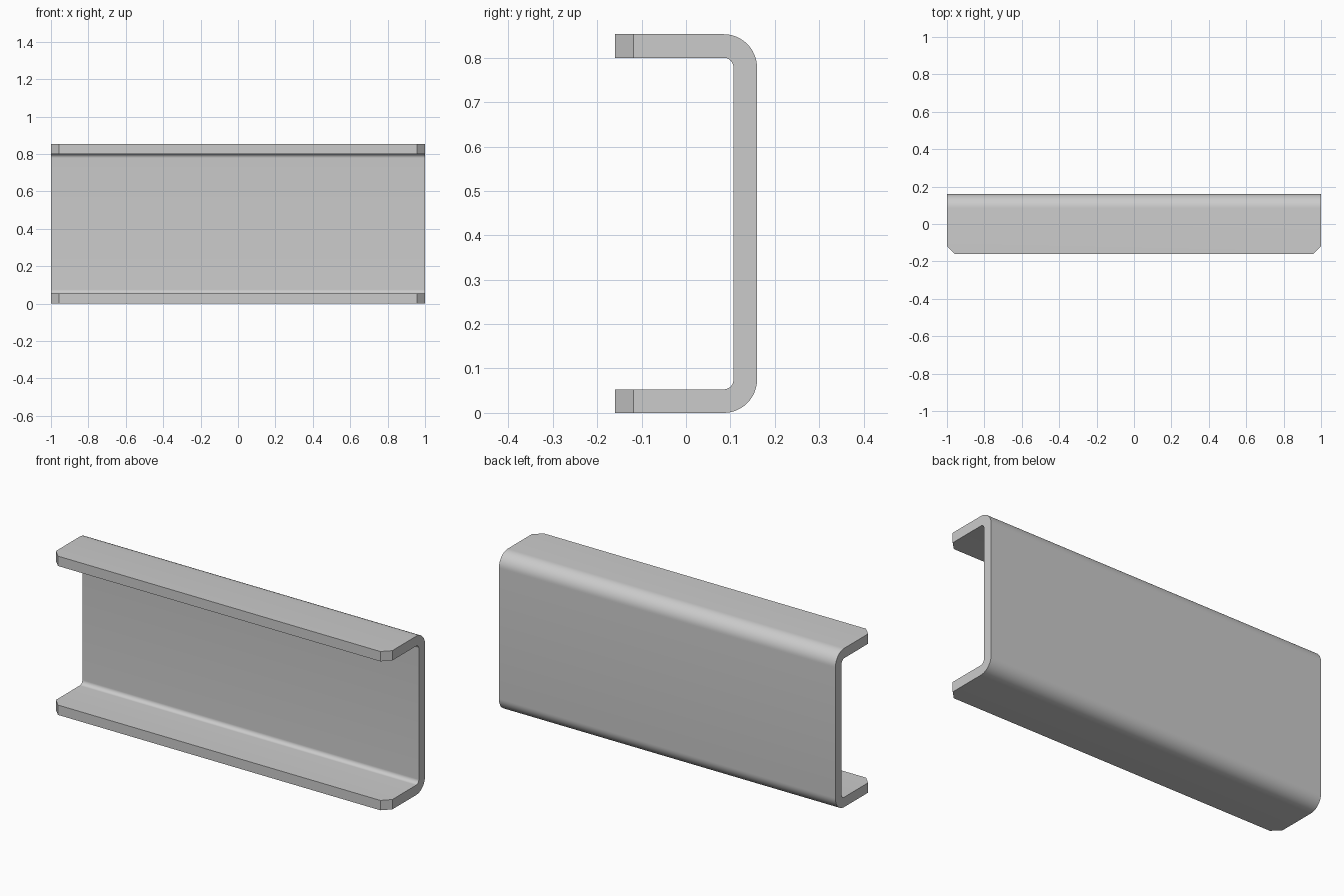
import bpy, bmesh, math

cube = bpy.data.objects.get("Cube")
if cube:
    bpy.data.objects.remove(cube, do_unlink=True)

# Overall sizes
HALF_LEN, HALF_DEPTH, HEIGHT = 1.0, 0.16, 0.853
THICK, OUTER_R, CHAMFER, STEPS = 0.053, 0.075, 0.042, 12
INNER_R = OUTER_R - THICK

# Light grey material
GREY = (0.6, 0.6, 0.6, 1.0)
mat = bpy.data.materials.new("light grey metal")
mat.diffuse_color = GREY
mat.use_nodes = True
bsdf = next(n for n in mat.node_tree.nodes if n.type == 'BSDF_PRINCIPLED')
bsdf.inputs["Base Color"].default_value = GREY


def bend(z, radius, start):
    """Quarter-circle bend at the back, from angle start (degrees)."""
    for i in range(STEPS + 1):
        a = math.radians(start + 90 * i / STEPS)
        yield HALF_DEPTH - OUTER_R + radius * math.cos(a), z + radius * math.sin(a)


# Channel cross-section: outer outline, then inner outline back again
low, high = OUTER_R, HEIGHT - OUTER_R
profile = [(-HALF_DEPTH, 0.0), *bend(low, OUTER_R, -90), *bend(high, OUTER_R, 0),
           (-HALF_DEPTH, HEIGHT), (-HALF_DEPTH, HEIGHT - THICK)]
profile += reversed([*bend(low, INNER_R, -90), *bend(high, INNER_R, 0)])
profile.append((-HALF_DEPTH, THICK))

# Extrude the section along x
bm = bmesh.new()
end = bm.faces.new([bm.verts.new((-HALF_LEN, y, z)) for y, z in profile])
grown = bmesh.ops.extrude_face_region(bm, geom=[end], use_keep_orig=True)
bmesh.ops.translate(bm, vec=(2 * HALF_LEN, 0, 0),
                    verts=[g for g in grown["geom"] if isinstance(g, bmesh.types.BMVert)])

# Chamfer the front corners of both flanges
corners = [e for e in bm.edges
           if all(v.co.y < -HALF_DEPTH + 1e-4 for v in e.verts)
           and abs(e.verts[0].co.x - e.verts[1].co.x) < 1e-4]
bmesh.ops.bevel(bm, geom=corners, offset=CHAMFER, offset_type='OFFSET',
                segments=1, affect='EDGES')
bmesh.ops.recalc_face_normals(bm, faces=bm.faces)

mesh = bpy.data.meshes.new("channel_bracket")
bm.to_mesh(mesh)
bm.free()
mesh.materials.append(mat)
channel = bpy.data.objects.new("channel_bracket", mesh)
bpy.context.collection.objects.link(channel)

# Smooth bends, crisp edges
bpy.ops.object.select_all(action='DESELECT')
channel.select_set(True)
bpy.context.view_layer.objects.active = channel
bpy.ops.object.shade_smooth_by_angle(angle=math.radians(30))
